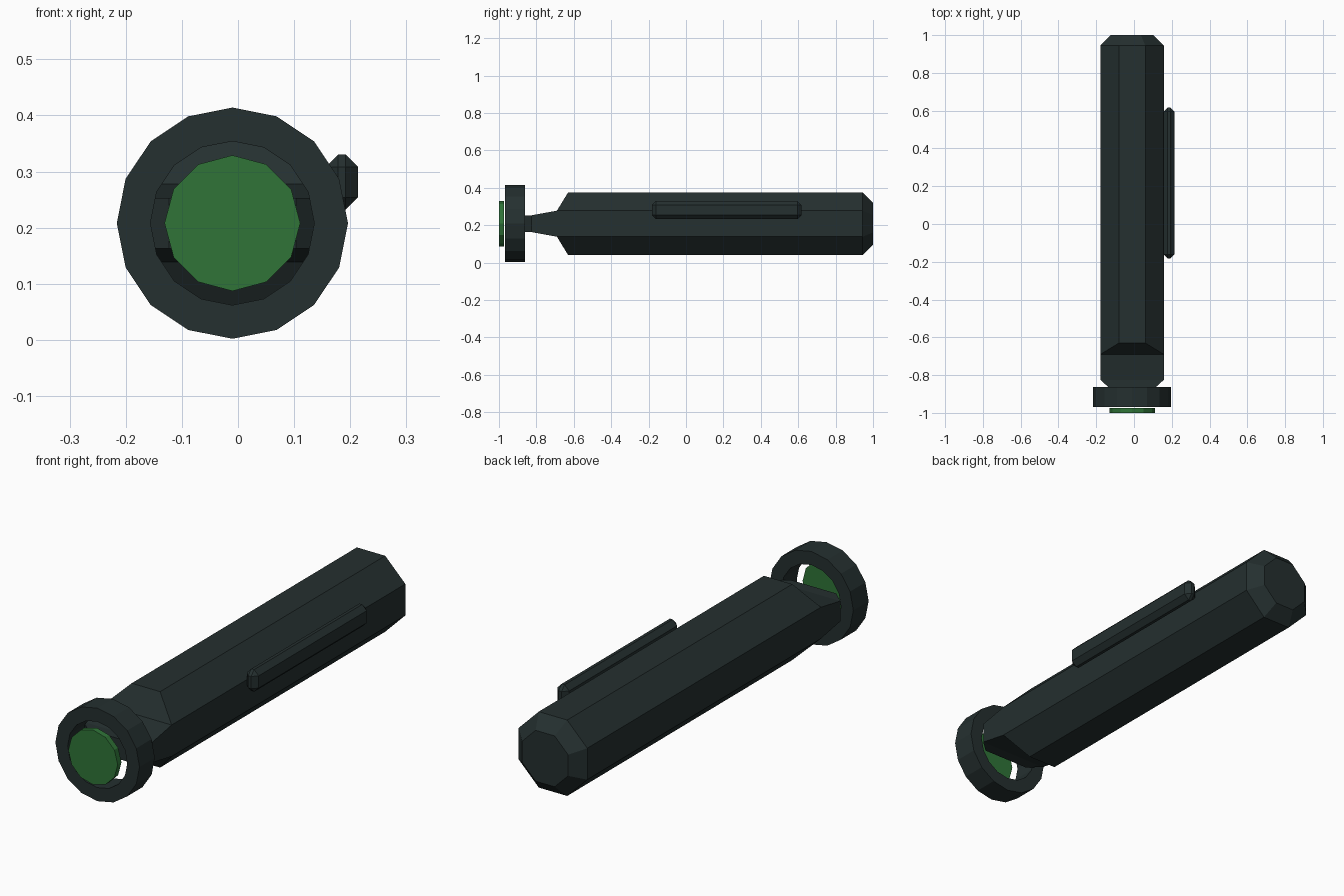
import bpy, bmesh, math

if "Cube" in bpy.data.objects:
    bpy.data.objects.remove(bpy.data.objects["Cube"])

CX, CZ = -0.01, 0.208          # long axis of the torch


def material(name, rgb):
    m = bpy.data.materials.new(name)
    m.diffuse_color = (*rgb, 1)
    m.use_nodes = True
    m.node_tree.nodes["Principled BSDF"].inputs["Base Color"].default_value = m.diffuse_color
    return m


casing = material("dark casing", (0.018, 0.029, 0.029))
green = material("green glass", (0.029, 0.175, 0.039))


def finish(bm, name, mat):
    bmesh.ops.recalc_face_normals(bm, faces=bm.faces)
    me = bpy.data.meshes.new(name)
    bm.to_mesh(me)
    bm.free()
    me.materials.append(mat)
    ob = bpy.data.objects.new(name, me)
    bpy.context.collection.objects.link(ob)
    return ob


def loop(bm, pts):
    """Ring of vertices from (x, y, z) offsets around the torch axis."""
    return [bm.verts.new((CX + x, y, CZ + z)) for x, y, z in pts]


def bridge(bm, a, b):
    n = len(a)
    for i in range(n):
        j = (i + 1) % n
        bm.faces.new((a[i], a[j], b[j], b[i]))


def polygon(n, r, y, turn=0.0):
    return [(r * math.cos(turn + math.tau * i / n), y,
             r * math.sin(turn + math.tau * i / n)) for i in range(n)]


# Octagonal body with chamfered back and flattened wedge neck
bm = bmesh.new()
R = 0.168 / math.cos(math.pi / 8)
octo = polygon(8, R, 0, math.pi / 8)
back = loop(bm, [(x * 0.67, 1.0, z * 0.67) for x, _, z in octo])
rear = loop(bm, [(x, 0.945, z) for x, _, z in octo])
front = loop(bm, [(x, -0.69 if abs(x) > abs(z) else -0.63, z) for x, _, z in octo])
bm.faces.new(back)
bridge(bm, back, rear)
bridge(bm, rear, front)
bm.faces.new(front[0:4])                       # upper slope
bm.faces.new(front[4:8])                       # lower slope
shoulder = [front[i] for i in (0, 3, 4, 7)]
for half_x, y in ((0.168, -0.825), (0.113, -0.875)):
    nxt = loop(bm, [(sx * half_x, y, sz * 0.045)
                    for sx, sz in ((1, 1), (-1, 1), (-1, -1), (1, -1))])
    bridge(bm, shoulder, nxt)
    shoulder = nxt
bm.faces.new(shoulder)
finish(bm, "body", casing)

# Open ring at the front
bm = bmesh.new()
rings = [loop(bm, polygon(16, r, y)) for r, y in
         ((0.206, -0.862), (0.206, -0.969), (0.146, -0.969), (0.146, -0.862))]
for i in range(4):
    bridge(bm, rings[i], rings[(i + 1) % 4])
finish(bm, "lens_ring", casing)

# Green lens disc
bm = bmesh.new()
lens = [loop(bm, polygon(12, 0.121, y)) for y in (-1.0, -0.974)]
bridge(bm, *lens)
for ring in lens:
    bm.faces.new(ring)
finish(bm, "lens", green)

# Bevelled side clip
bm = bmesh.new()
bmesh.ops.create_cube(bm, size=1)
for v in bm.verts:
    v.co = (0.185 + v.co.x * 0.058, 0.217 + v.co.y * 0.80, 0.281 + v.co.z * 0.098)
bmesh.ops.bevel(bm, geom=bm.edges[:], offset=0.022, segments=1, affect='EDGES')
finish(bm, "side_clip", casing)
